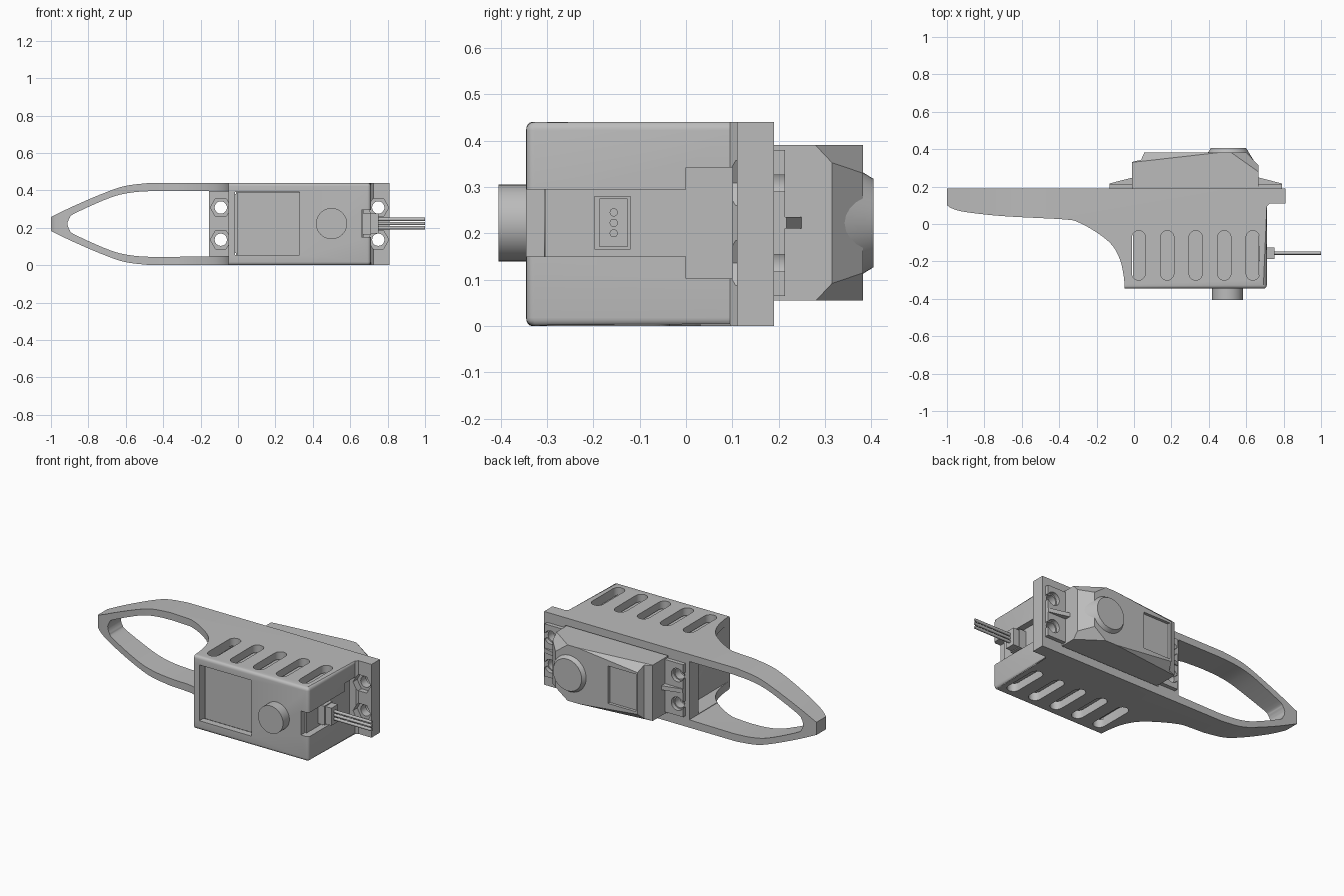
import bpy, bmesh, math
from mathutils import Vector

if "Cube" in bpy.data.objects:
    bpy.data.objects.remove(bpy.data.objects["Cube"], do_unlink=True)

grey = bpy.data.materials.new("plain grey")
grey.use_nodes = True
grey.diffuse_color = (0.5, 0.5, 0.5, 1)
grey.node_tree.nodes["Principled BSDF"].inputs["Base Color"].default_value = (0.5, 0.5, 0.5, 1)

MID = 0.222      # height of the symmetry plane
TOP = 0.44


def finish(name, bm):
    bmesh.ops.recalc_face_normals(bm, faces=bm.faces)
    me = bpy.data.meshes.new(name)
    bm.to_mesh(me)
    bm.free()
    ob = bpy.data.objects.new(name, me)
    bpy.context.collection.objects.link(ob)
    me.materials.append(grey)
    return ob


def prism_bm(pts, axis, lo, hi):
    """Extrude a 2D outline along y (outline is x, z) or z (outline is x, y) or x (outline is y, z)."""
    place = {"x": lambda a, b, c: (c, a, b),
             "y": lambda a, b, c: (a, c, b),
             "z": lambda a, b, c: (a, b, c)}[axis]
    bm = bmesh.new()
    low = [bm.verts.new(place(a, b, lo)) for a, b in pts]
    high = [bm.verts.new(place(a, b, hi)) for a, b in pts]
    bm.faces.new(low)
    bm.faces.new(high)
    for i in range(len(pts)):
        j = (i + 1) % len(pts)
        bm.faces.new((low[i], low[j], high[j], high[i]))
    bmesh.ops.recalc_face_normals(bm, faces=bm.faces)
    return bm


def prism(name, pts, axis, lo, hi):
    return finish(name, prism_bm(pts, axis, lo, hi))


def box(name, x0, x1, y0, y1, z0, z1):
    return prism(name, [(x0, y0), (x1, y0), (x1, y1), (x0, y1)], "z", z0, z1)


def ring(x, y, r, n, turn=0.0):
    return [(x + r * math.cos(turn + math.tau * i / n), y + r * math.sin(turn + math.tau * i / n))
            for i in range(n)]


def spline(pts, steps=5):
    """Smooth open curve through the given points."""
    p = [Vector(q) for q in pts]
    p = [2 * p[0] - p[1]] + p + [2 * p[-1] - p[-2]]
    out = []
    for a, b, c, d in zip(p, p[1:], p[2:], p[3:]):
        for i in range(steps):
            t = i / steps
            out.append(0.5 * (2 * b + (c - a) * t + (2 * a - 5 * b + 4 * c - d) * t ** 2
                              + (3 * b - a - 3 * c + d) * t ** 3))
    return [tuple(q) for q in out + [p[-2]]]


def combine(ob, cutter, op="DIFFERENCE"):
    """Apply a boolean and discard the cutter."""
    mod = ob.modifiers.new("cut", "BOOLEAN")
    mod.operation, mod.solver, mod.object = op, "EXACT", cutter
    bpy.context.view_layer.update()
    me = bpy.data.meshes.new_from_object(ob.evaluated_get(bpy.context.evaluated_depsgraph_get()))
    ob.modifiers.clear()
    ob.data = me
    bpy.data.objects.remove(cutter, do_unlink=True)


def slot(x, y0, y1, r, n=10):
    top = [(x + r * math.cos(math.pi * i / n), y1 - r + r * math.sin(math.pi * i / n)) for i in range(n + 1)]
    return top + [(2 * x - a, y0 + y1 - b) for a, b in top]


def flip(pts):
    return [(a, 2 * MID - 0.004 - b) for a, b in reversed(pts)]


# Holder: side outline with the finger sweeping into the motor housing
under = spline([(-1, 0.10), (-0.97, 0.082), (-0.9, 0.064), (-0.7, 0.042), (-0.38, 0.025), (-0.3, 0.01),
                (-0.2, -0.045), (-0.12, -0.11), (-0.075, -0.19), (-0.055, -0.28), (-0.05, -0.345)])
outline = under + [(0.71, -0.345), (0.71, 0.095), (0.725, 0.11), (0.81, 0.11), (0.81, 0.19), (-1, 0.19)]
bm = prism_bm(outline, "z", 0, TOP)


def rounded(e):
    a, b = e.verts[0].co, e.verts[1].co
    front = max(a.y, b.y) < -0.34 and min(a.x, b.x) > -0.06
    end = all(abs(v.x - 0.71) < 0.001 for v in (a, b)) and min(a.y, b.y) < 0
    return (front and abs(a.x - b.x) > 0.1) or end


bmesh.ops.bevel(bm, geom=[e for e in bm.edges if rounded(e)], offset=0.018, segments=4,
                profile=0.5, affect="EDGES")
holder = finish("holder", bm)

# Finger taper and its open loop
outer = spline([(-1, 0.258), (-0.87, 0.32), (-0.71, 0.388), (-0.6, 0.424), (-0.47, 0.44)])
combine(holder, prism("taper", outer + [(0.9, TOP), (0.9, 0)] + flip(outer), "y", -0.6, 0.5), "INTERSECT")
inner = spline([(-0.912, 0.225), (-0.9, 0.252), (-0.87, 0.278), (-0.685, 0.36), (-0.57, 0.388), (-0.45, 0.397)])
combine(holder, prism("loop", inner + [(-0.155, 0.397), (-0.155, 0.047)] + flip(inner)[:-1],
                      "y", -0.6, 0.5))

# Housing cuts: pad relief, motor cavity, front window, cable notch
for x0, x1, y0, y1, z0, z1 in [
        (-0.16, -0.05, -0.6, 0.105, 0.05, 0.394),
        (-0.015, 0.67, -0.305, 0.3, 0.05, 0.394),
        (-0.0149, 0.33, -0.5, -0.29, 0.055, 0.39),
        (0.66, 0.9, -0.5, 0.01, 0.15, 0.294),
        (0.66, 0.78, 0.0, 0.1, 0.102, 0.342)]:
    combine(holder, box("cut", x0, x1, y0, y1, z0, z1))

# Vent slots through both side walls
for i in range(5):
    combine(holder, prism("vent", slot(0.025 + 0.1525 * i, -0.3, -0.035, 0.036), "z", -0.1, 0.6))

# Screw holes with hexagonal nut pockets
SCREWS = [(x, MID + s * 0.086) for x in (-0.092, 0.75) for s in (-1, 1)]
for x, z in SCREWS:
    combine(holder, prism("hole", ring(x, z, 0.033, 20), "y", 0, 0.4))
    combine(holder, prism("pocket", ring(x, z, 0.056, 6), "y", 0.06, 0.14))

# Motor body inside the housing
motor_body = box("motor_body", -0.005, 0.668, -0.304, 0.2, 0.055, 0.388)

# Output boss on the front
output_boss = prism("output_boss", ring(0.5, MID, 0.083, 40), "y", -0.405, -0.28)

# Motor mounting ears, each with open screw slots and a stiffening rib
for name, x0, x1, tip in [("left_ear", 0.66, 0.79, 0.82), ("right_ear", -0.13, 0.0, -0.17)]:
    ear = box(name, x0, x1, 0.185, 0.214, 0.065, 0.38)
    for x, z in SCREWS:
        if x0 < x < x1:
            combine(ear, prism("hole", ring(x, z, 0.04, 24), "y", 0.1, 0.3))
            combine(ear, box("gap", min(x, tip), max(x, tip), 0.1, 0.3, z - 0.018, z + 0.018))
    near, far = (x0, x1) if tip > 0 else (x1, x0)
    prism(name + "_rib", [(near, 0.2), (far, 0.2), (far, 0.217), (near, 0.25)], "z", 0.21, 0.235)

# Motor cover with tapered and chamfered corners
bm = prism_bm([(-0.01, 0.19), (0.665, 0.19), (0.665, 0.315), (0.6, 0.382), (0.055, 0.382),
               (0.038, 0.343), (-0.01, 0.332)], "z", 0.055, 0.39)
for s in (1, -1):
    z = MID + s * 0.1675
    tri = [(Vector((-0.01, 0.33, z)), Vector((0.45, 0.382, z)), Vector((-0.01, 0.383, z - s * 0.05))),
           (Vector((0.52, 0.382, z)), Vector((0.665, 0.28, z)), Vector((0.6, 0.382, z - s * 0.06)))]
    for a, b, c in tri:
        n = (b - a).cross(c - a)
        n *= 1 if n.y > 0 else -1
        cut = bmesh.ops.bisect_plane(bm, geom=bm.verts[:] + bm.edges[:] + bm.faces[:], dist=1e-5,
                                     plane_co=a, plane_no=n, clear_outer=True)
        edges = [g for g in cut["geom_cut"] if isinstance(g, bmesh.types.BMEdge)]
        bmesh.ops.holes_fill(bm, edges=edges)
cover = finish("motor_cover", bm)
combine(cover, box("label_recess", 0.065, 0.25, 0.365, 0.5, 0.11, 0.335))

# Raised round cap on the cover
bm = bmesh.new()
bmesh.ops.create_cone(bm, cap_ends=True, segments=48, radius1=0.135, radius2=0.095, depth=0.065)
for v in bm.verts:
    v.co = Vector((0.505 + v.co.x, 0.3725 + v.co.z, MID + v.co.y))
cap = finish("round_cap", bm)

# Cable plug and three wires
box("cable_plug_base", 0.66, 0.712, -0.197, -0.12, 0.165, 0.28)
box("cable_plug", 0.71, 0.752, -0.187, -0.126, 0.17, 0.275)
for i in range(3):
    prism("wire_%d" % (i + 1), ring(-0.156, 0.2 + 0.0225 * i, 0.0088, 14), "x", 0.74, 1.0)

# Smooth curved surfaces and keep edges sharp
bpy.ops.object.select_all(action="DESELECT")
for ob in bpy.context.collection.objects:
    if ob.type == "MESH" and ob.data.materials and ob.data.materials[0] == grey:
        ob.select_set(True)
        bpy.context.view_layer.objects.active = ob
bpy.ops.object.shade_smooth_by_angle(angle=math.radians(30))
